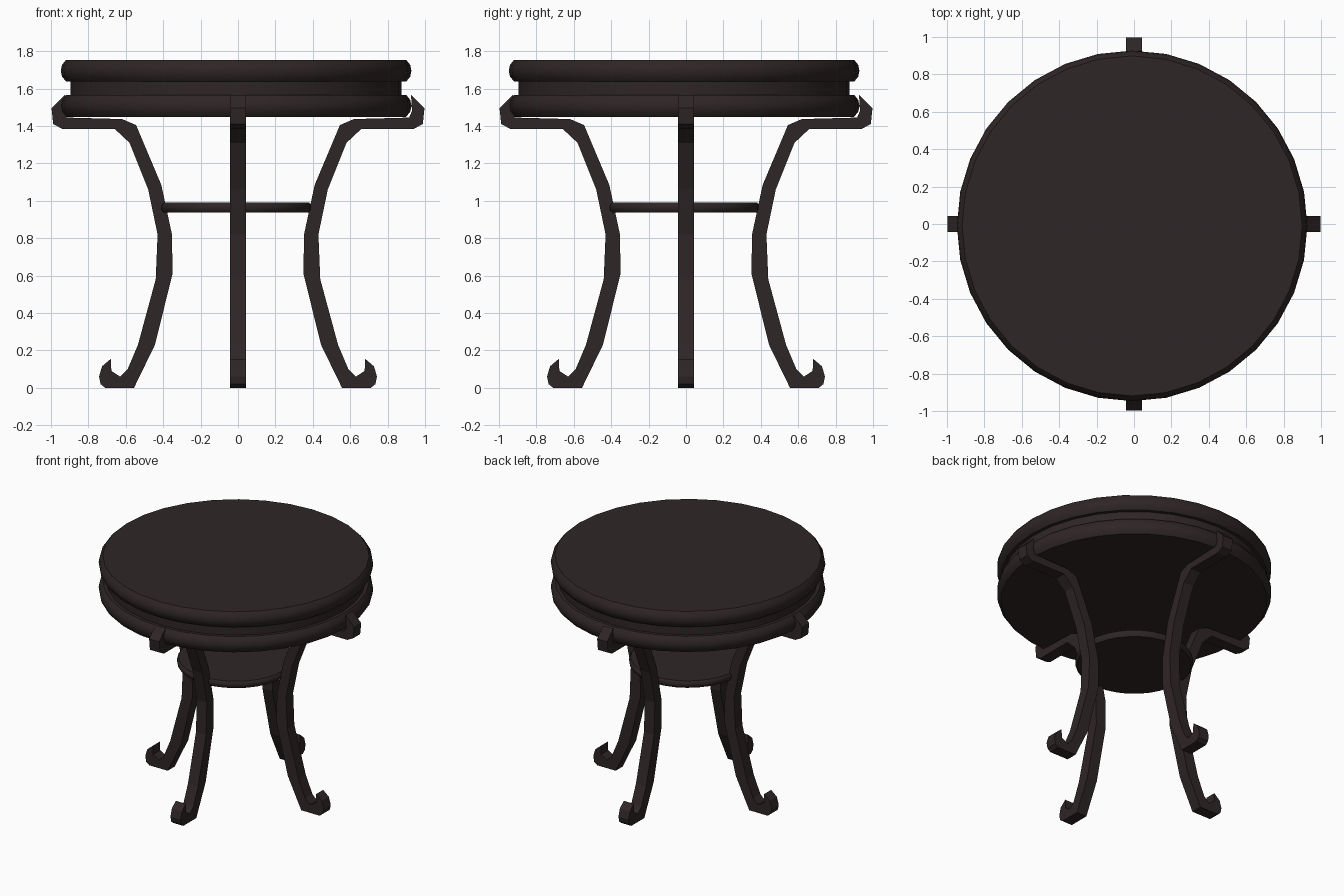
import bpy, bmesh, math
from mathutils import Matrix, Vector

if "Cube" in bpy.data.objects:
    bpy.data.objects.remove(bpy.data.objects["Cube"])

wood = bpy.data.materials.new("dark wood")
wood.diffuse_color = (0.028, 0.019, 0.019, 1)
wood.use_nodes = True
wood.node_tree.nodes["Principled BSDF"].inputs["Base Color"].default_value = wood.diffuse_color


def finish(bm, name, smooth):
    bmesh.ops.recalc_face_normals(bm, faces=bm.faces)
    me = bpy.data.meshes.new(name)
    bm.to_mesh(me)
    bm.free()
    me.materials.append(wood)
    ob = bpy.data.objects.new(name, me)
    bpy.context.collection.objects.link(ob)
    if smooth:
        bpy.ops.object.select_all(action='DESELECT')
        ob.select_set(True)
        bpy.context.view_layer.objects.active = ob
        bpy.ops.object.shade_smooth_by_angle(angle=math.radians(50))
    return ob


def disc(name, profile, centre=-0.01, n=32):
    """Stack of (radius, z) rings, capped at both ends."""
    bm = bmesh.new()
    rings = []
    for r, z in profile:
        rings.append([bm.verts.new((centre + r * math.cos(2 * math.pi * i / n),
                                    centre + r * math.sin(2 * math.pi * i / n), z))
                      for i in range(n)])
    for a, b in zip(rings, rings[1:]):
        for i in range(n):
            j = (i + 1) % n
            bm.faces.new((a[i], a[j], b[j], b[i]))
    bm.faces.new(rings[0][::-1])
    bm.faces.new(rings[-1])
    return finish(bm, name, True)


def rounded(r, z0, z1, b):
    return [(r - b, z0), (r - b * 0.2, z0 + b), (r, (z0 + z1) / 2),
            (r - b * 0.2, z1 - b), (r - b, z1)]


# Table top slab, recessed apron, lower ring and shelf
disc("table_top", rounded(0.937, 1.637, 1.754, 0.028))
disc("apron", [(0.885, 1.55), (0.885, 1.65)])
disc("lower_ring", rounded(0.937, 1.449, 1.567, 0.028))
disc("shelf", rounded(0.403, 0.938, 0.99, 0.012))

# Scrolled leg outline (distance from centre, height)
LEG = [(0.556, 0.0), (0.71, 0.0), (0.735, 0.02), (0.743, 0.06), (0.727, 0.115),
       (0.68, 0.155), (0.677, 0.09), (0.63, 0.06), (0.59, 0.10), (0.535, 0.23),
       (0.44, 0.58), (0.43, 0.82), (0.48, 1.06), (0.58, 1.31), (0.66, 1.385),
       (0.94, 1.385), (0.988, 1.41), (0.997, 1.495), (0.925, 1.567), (0.93, 1.48),
       (0.915, 1.445), (0.62, 1.437), (0.545, 1.405), (0.41, 1.085),
       (0.353, 0.82), (0.35, 0.61), (0.444, 0.23)]

# Four legs facing the four sides
for k, side in enumerate(("right", "back", "left", "front")):
    bm = bmesh.new()
    face = bm.faces.new([bm.verts.new((x, -0.042, z)) for x, z in LEG])
    ext = bmesh.ops.extrude_face_region(bm, geom=[face])
    bmesh.ops.translate(bm, vec=Vector((0, 0.084, 0)),
                        verts=[v for v in ext["geom"] if isinstance(v, bmesh.types.BMVert)])
    bmesh.ops.triangulate(bm, faces=[f for f in bm.faces if len(f.verts) > 4])
    bmesh.ops.transform(bm, matrix=Matrix.Rotation(k * math.pi / 2, 4, 'Z'), verts=bm.verts)
    finish(bm, side + "_leg", False)
